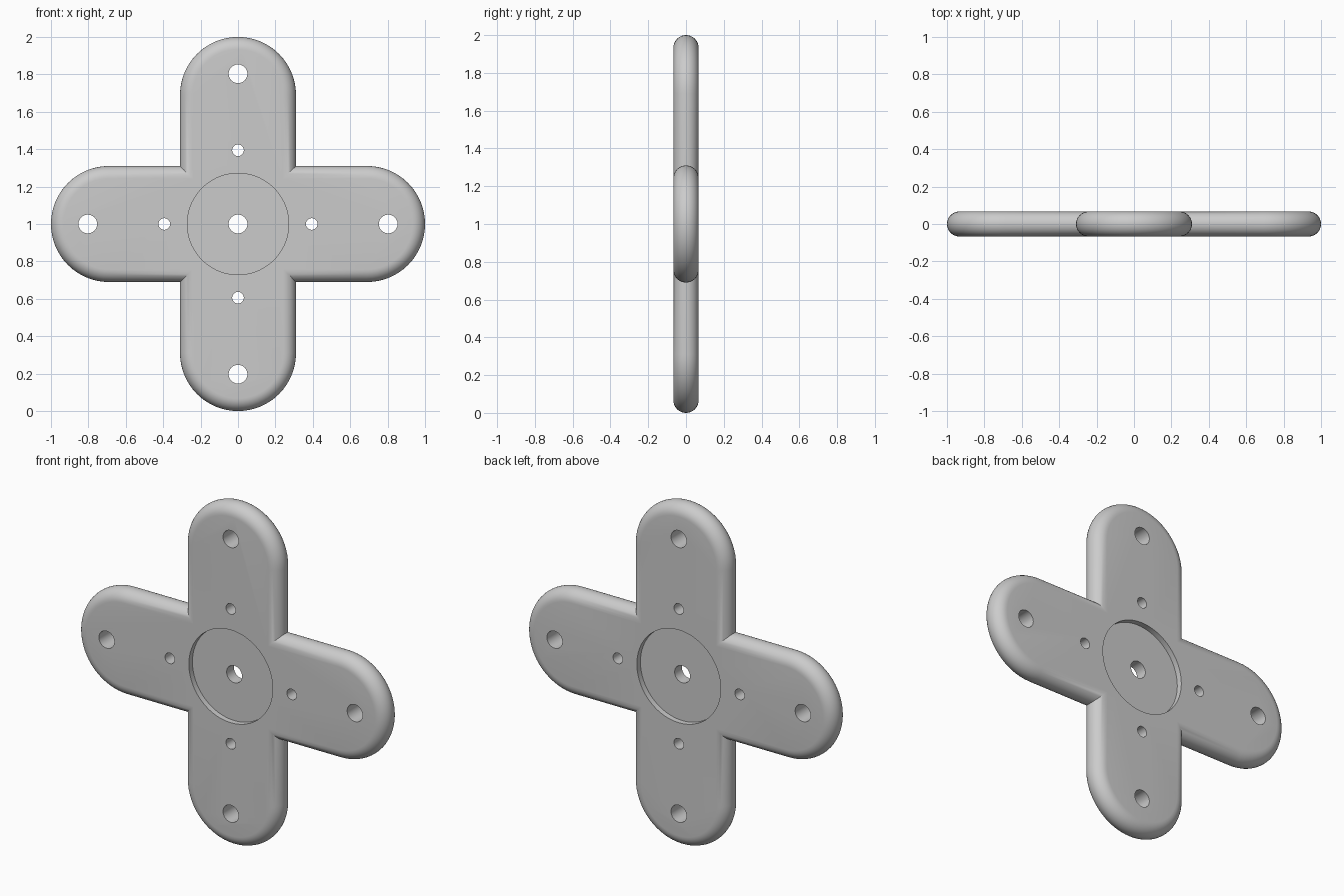
import bpy, bmesh
from math import sin, cos, pi, radians
from mathutils import Matrix

cube = bpy.data.objects.get("Cube")
if cube:
    bpy.data.objects.remove(cube, do_unlink=True)

HALF_THICK = 0.067   # also the radius of the fully rounded rim
ARM_RADIUS = 0.31
RECESS_DEPTH = 0.033

grey = bpy.data.materials.new("plain_grey")
grey.use_nodes = True
colour = (0.6, 0.6, 0.6, 1)
grey.diffuse_color = colour
grey.node_tree.nodes["Principled BSDF"].inputs["Base Color"].default_value = colour


def add_object(name, bm):
    bmesh.ops.recalc_face_normals(bm, faces=bm.faces)
    mesh = bpy.data.meshes.new(name)
    bm.to_mesh(mesh)
    bm.free()
    mesh.materials.append(grey)
    obj = bpy.data.objects.new(name, mesh)
    bpy.context.collection.objects.link(obj)
    return obj


def stadium(radius, steps=32):
    """Outline of a bar with semicircular ends, along x."""
    reach = 1 - ARM_RADIUS
    pts = []
    for side in (1, -1):
        for i in range(steps + 1):
            a = -pi / 2 + pi * i / steps
            pts.append((side * (reach + radius * cos(a)), side * radius * sin(a)))
    return pts


def make_bar(name, upright):
    """Bar with a half-round rim, lofted through inset outlines."""
    bm = bmesh.new()
    rings = []
    steps = 16
    for i in range(steps + 1):
        t = -pi / 2 + pi * i / steps
        outline = stadium(ARM_RADIUS - HALF_THICK * (1 - cos(t)))
        rings.append([bm.verts.new((x, HALF_THICK * sin(t), z)) for x, z in outline])
    for low, high in zip(rings, rings[1:]):
        for k in range(len(low)):
            n = (k + 1) % len(low)
            bm.faces.new((low[k], low[n], high[n], high[k]))
    bm.faces.new(rings[0])
    bm.faces.new(rings[-1])
    if upright:
        bm.transform(Matrix.Rotation(pi / 2, 4, 'Y'))
    bm.transform(Matrix.Translation((0, 0, 1)))
    return add_object(name, bm)


def add_cylinder(bm, x, y, z, radius, depth, sides):
    place = Matrix.Translation((x, y, z)) @ Matrix.Rotation(pi / 2, 4, 'X')
    bmesh.ops.create_cone(bm, cap_ends=True, segments=sides, radius1=radius,
                          radius2=radius, depth=depth, matrix=place)


def apply_boolean(obj, tool, operation):
    mod = obj.modifiers.new(operation.title(), 'BOOLEAN')
    mod.operation = operation
    mod.solver = 'EXACT'
    mod.object = tool
    bpy.context.view_layer.objects.active = obj
    bpy.ops.object.modifier_apply(modifier=mod.name)
    bpy.data.objects.remove(tool, do_unlink=True)


# Cross-shaped plate from two overlapping bars
plate = make_bar("cross_plate", False)
apply_boolean(plate, make_bar("upright_bar", True), 'UNION')

# Shallow round recess on the front and back
bm = bmesh.new()
for side in (1, -1):
    add_cylinder(bm, 0, side * HALF_THICK, 1, 0.271, 2 * RECESS_DEPTH, 96)
apply_boolean(plate, add_object("recess_cutter", bm), 'DIFFERENCE')

# Centre hole, then a small and a large hole through every arm
bm = bmesh.new()
add_cylinder(bm, 0, 0, 1, 0.05, 0.4, 48)
for dx, dz in ((1, 0), (-1, 0), (0, 1), (0, -1)):
    for reach, radius in ((0.394, 0.031), (0.803, 0.05)):
        add_cylinder(bm, dx * reach, 0, 1 + dz * reach, radius, 0.4, 48)
apply_boolean(plate, add_object("hole_cutter", bm), 'DIFFERENCE')

# Smooth rims with crisp hole and recess edges
bpy.ops.object.select_all(action='DESELECT')
plate.select_set(True)
bpy.context.view_layer.objects.active = plate
bpy.ops.object.shade_smooth_by_angle(angle=radians(30))
